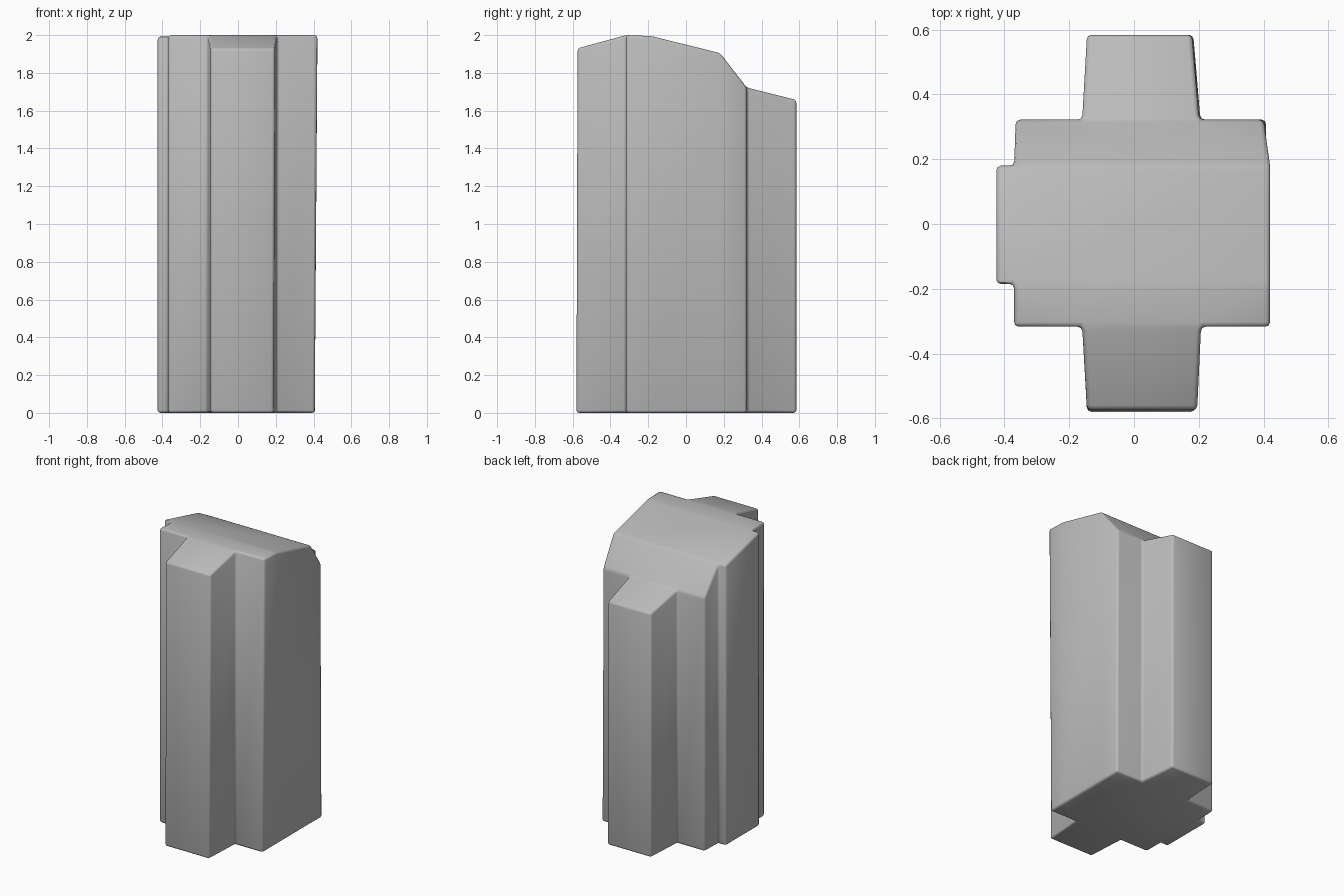
import bpy
import bmesh
import math

cube = bpy.data.objects.get("Cube")
if cube:
    bpy.data.objects.remove(cube, do_unlink=True)

# Single plain grey material
grey = bpy.data.materials.new("plain grey")
grey.use_nodes = True
colour = (0.5, 0.5, 0.5, 1)
grey.diffuse_color = colour
grey.node_tree.nodes["Principled BSDF"].inputs["Base Color"].default_value = colour

# Plan corners: front fin, body, side step and back fin
plan = {
    "front_a": (-0.145, -0.58), "front_b": (0.195, -0.58),
    "root_a": (-0.16, -0.317), "root_b": (0.207, -0.317),
    "body_a": (-0.37, -0.317), "body_b": (0.42, -0.317),
    "step_a": (-0.37, -0.185), "edge_a": (-0.425, -0.185), "ridge_a": (0.42, -0.185),
    "step_b": (-0.37, 0.18), "edge_b": (-0.425, 0.18), "ridge_b": (0.42, 0.18),
    "body_c": (-0.365, 0.322), "body_d": (0.408, 0.322),
    "root_c": (-0.16, 0.322), "root_d": (0.205, 0.322),
    "back_a": (-0.145, 0.584), "back_b": (0.183, 0.584),
}
cells = [
    "front_a front_b root_b root_a",
    "body_a root_a root_b body_b ridge_a step_a",
    "edge_a step_a ridge_a ridge_b step_b edge_b",
    "step_b ridge_b body_d root_d root_c body_c",
    "root_c root_d back_b back_a",
]
# Roof height along the depth
roof = [(-0.59, 1.927), (-0.317, 2.0), (-0.185, 1.995), (0.18, 1.905),
        (0.322, 1.722), (0.59, 1.655)]


def roof_height(y):
    for (y0, z0), (y1, z1) in zip(roof, roof[1:]):
        if y <= y1:
            return z0 + (z1 - z0) * (y - y0) / (y1 - y0)
    return roof[-1][1]


bm = bmesh.new()
corners = {name: bm.verts.new((x, y, 0)) for name, (x, y) in plan.items()}
floor = [bm.faces.new([corners[n] for n in cell.split()]) for cell in cells]
top = bmesh.ops.extrude_face_region(bm, geom=floor, use_keep_orig=True)["geom"]
top_verts = [g for g in top if isinstance(g, bmesh.types.BMVert)]

# The right side leans out slightly at the front and in at the back
for v in corners.values():
    if v.co.x > 0 and v.co.y < 0.3:
        v.co.x *= 0.967
for v in top_verts:
    v.co.z = roof_height(v.co.y)
    if v.co.x > 0 and v.co.y > 0.3:
        v.co.x *= 0.98
    if v.co.y < -0.5:
        v.co.y += 0.006

# Merge the flat floor into one face
bmesh.ops.recalc_face_normals(bm, faces=bm.faces[:])
inner = [e for e in bm.edges if all(v.co.z == 0 for v in e.verts)
         and all(f.normal.z < -0.9 for f in e.link_faces)]
bmesh.ops.dissolve_edges(bm, edges=inner, use_verts=False)

mesh = bpy.data.meshes.new("tower_block")
bm.to_mesh(mesh)
bm.free()
block = bpy.data.objects.new("tower_block", mesh)
bpy.context.collection.objects.link(block)
mesh.materials.append(grey)

# Soft rounded edges
bevel = block.modifiers.new("soft edges", "BEVEL")
bevel.width = 0.014
bevel.segments = 2
bevel.limit_method = "ANGLE"
bevel.angle_limit = math.radians(9)

bpy.ops.object.select_all(action="DESELECT")
block.select_set(True)
bpy.context.view_layer.objects.active = block
bpy.ops.object.modifier_apply(modifier=bevel.name)
bpy.ops.object.shade_smooth_by_angle(angle=math.radians(50))
